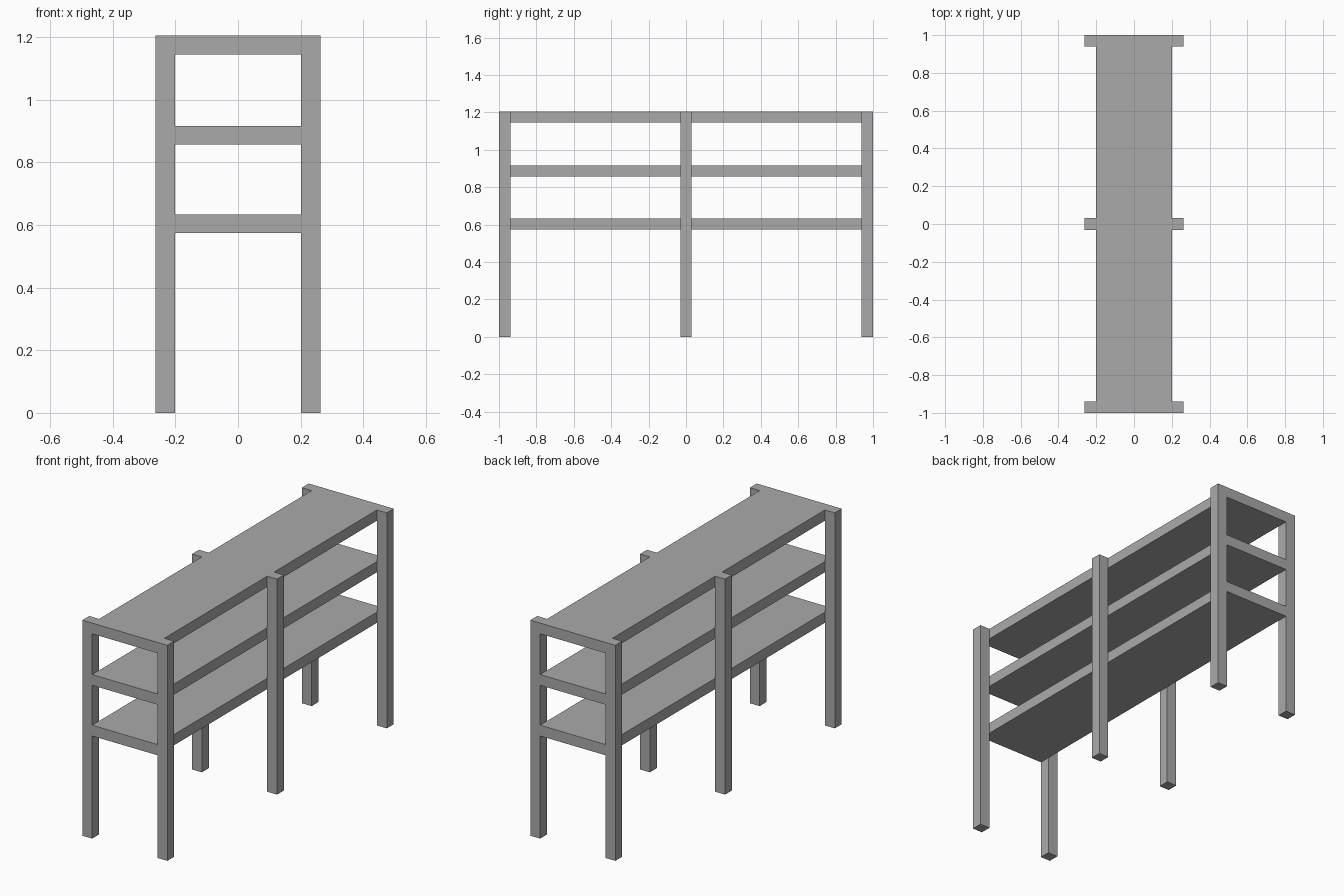
import bpy

# Remove the default cube
cube = bpy.data.objects.get("Cube")
if cube:
    bpy.data.objects.remove(cube, do_unlink=True)

# Single grey material
GREY = (0.4, 0.4, 0.4, 1.0)
grey = bpy.data.materials.new("plain grey")
grey.use_nodes = True
grey.diffuse_color = GREY
grey.node_tree.nodes["Principled BSDF"].inputs["Base Color"].default_value = GREY

HEIGHT = 1.205
POST = 0.061          # post thickness
BOARD = 0.06          # shelf thickness
HALF_WIDTH = 0.202    # shelf half width
HALF_LENGTH = 1.0


def box(name, center, size):
    bpy.ops.mesh.primitive_cube_add(size=1, location=center)
    ob = bpy.context.object
    ob.name = name
    ob.scale = size
    bpy.ops.object.transform_apply(location=False, rotation=False, scale=True)
    ob.data.materials.append(grey)
    return ob


# Three full-length shelves
for name, top in (("top_shelf", HEIGHT), ("middle_shelf", 0.917), ("lower_shelf", 0.634)):
    box(name, (0, 0, top - BOARD / 2), (2 * HALF_WIDTH, 2 * HALF_LENGTH, BOARD))

# Six posts fixed against the long edges of the shelves
end = HALF_LENGTH - POST / 2
for side, sx in (("left", 1), ("right", -1)):
    for place, y in (("front", -end), ("middle", 0), ("back", end)):
        box(f"{place}_{side}_post",
            (sx * (HALF_WIDTH + POST / 2), y, HEIGHT / 2),
            (POST, POST, HEIGHT))
